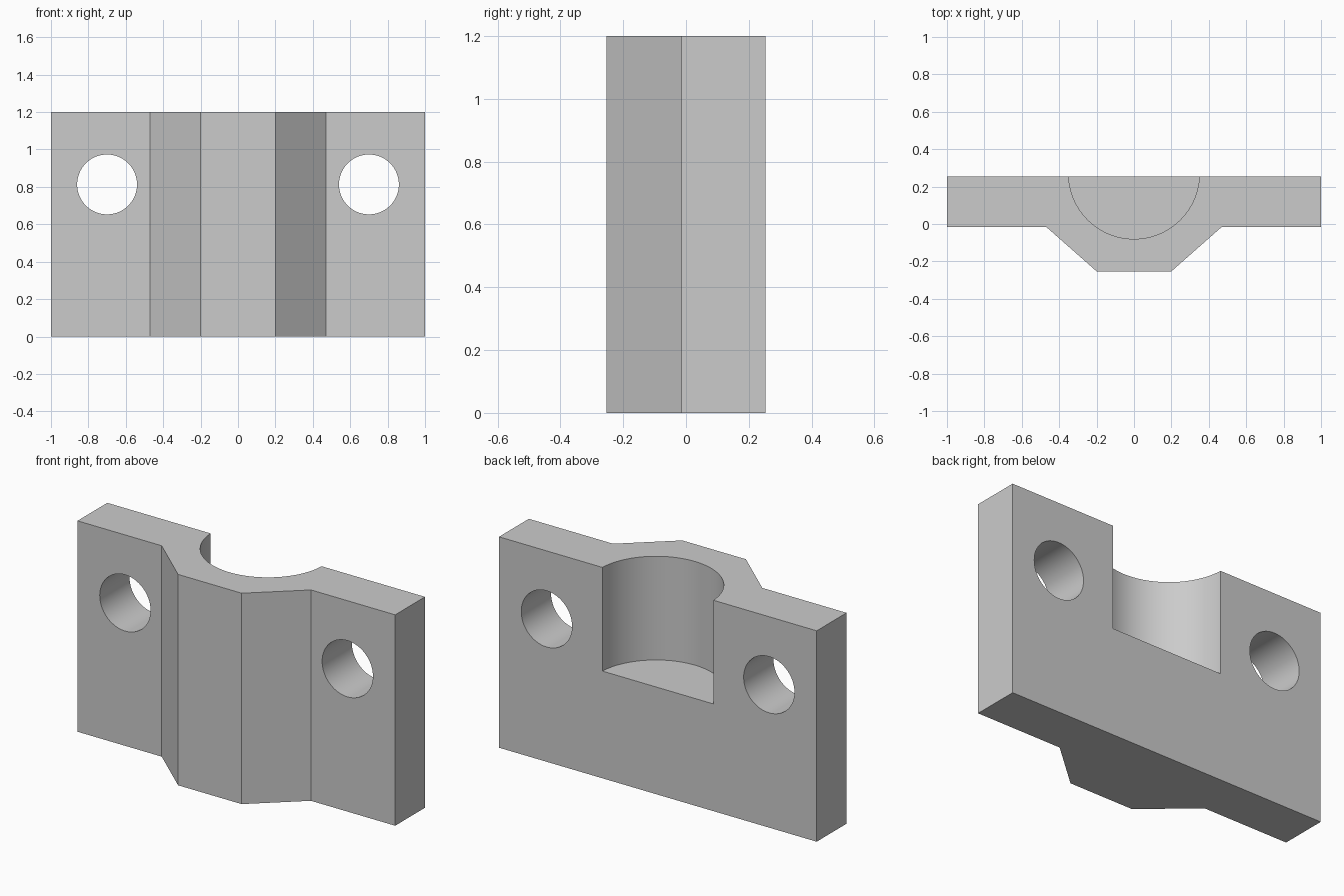
import bpy, bmesh, math
from mathutils import Matrix

cube = bpy.data.objects.get("Cube")
if cube:
    bpy.data.objects.remove(cube, do_unlink=True)

HEIGHT, BACK = 1.2, 0.253
POCKET_FLOOR = 0.61

grey = bpy.data.materials.new("light grey")
grey.use_nodes = True
grey.diffuse_color = (0.6, 0.6, 0.6, 1)
grey.node_tree.nodes["Principled BSDF"].inputs["Base Color"].default_value = (0.6, 0.6, 0.6, 1)


def make_object(name, bm):
    bmesh.ops.recalc_face_normals(bm, faces=bm.faces)
    mesh = bpy.data.meshes.new(name)
    bm.to_mesh(mesh)
    bm.free()
    mesh.materials.append(grey)
    obj = bpy.data.objects.new(name, mesh)
    bpy.context.collection.objects.link(obj)
    return obj


def cylinder(name, radius, depth, matrix):
    bm = bmesh.new()
    bmesh.ops.create_cone(bm, cap_ends=True, segments=96, radius1=radius,
                          radius2=radius, depth=depth, matrix=matrix)
    return make_object(name, bm)


# Flanged block: half of the plan outline, mirrored and extruded upwards
half = [(0.2, -BACK), (0.47, -0.015), (1, -0.015), (1, BACK)]
outline = half + [(-x, y) for x, y in reversed(half)]
bm = bmesh.new()
base = bm.faces.new([bm.verts.new((x, y, 0)) for x, y in outline])
top = bmesh.ops.extrude_face_region(bm, geom=[base])["geom"]
bmesh.ops.translate(bm, vec=(0, 0, HEIGHT),
                    verts=[v for v in top if isinstance(v, bmesh.types.BMVert)])
block = make_object("clamp_block", bm)

# Cutters: round pocket in the back and a bolt hole in each flange
cutters = [cylinder("pocket_cutter", 0.35, 1,
                    Matrix.Translation((0, 0.27, POCKET_FLOOR + 0.5)))]
for side, x in (("left", 0.7), ("right", -0.7)):
    place = Matrix.Translation((x, 0.1, 0.813)) @ Matrix.Rotation(math.pi / 2, 4, "X")
    cutters.append(cylinder(side + "_bolt_hole_cutter", 0.16, 1, place))

bpy.context.view_layer.objects.active = block
for cutter in cutters:
    cut = block.modifiers.new(cutter.name, "BOOLEAN")
    cut.operation = "DIFFERENCE"
    cut.solver = "EXACT"
    cut.object = cutter
    bpy.ops.object.modifier_apply(modifier=cut.name)
    bpy.data.objects.remove(cutter, do_unlink=True)

# Smooth bores with crisp edges
bpy.ops.object.select_all(action="DESELECT")
block.select_set(True)
bpy.ops.object.shade_smooth_by_angle(angle=math.radians(25))
